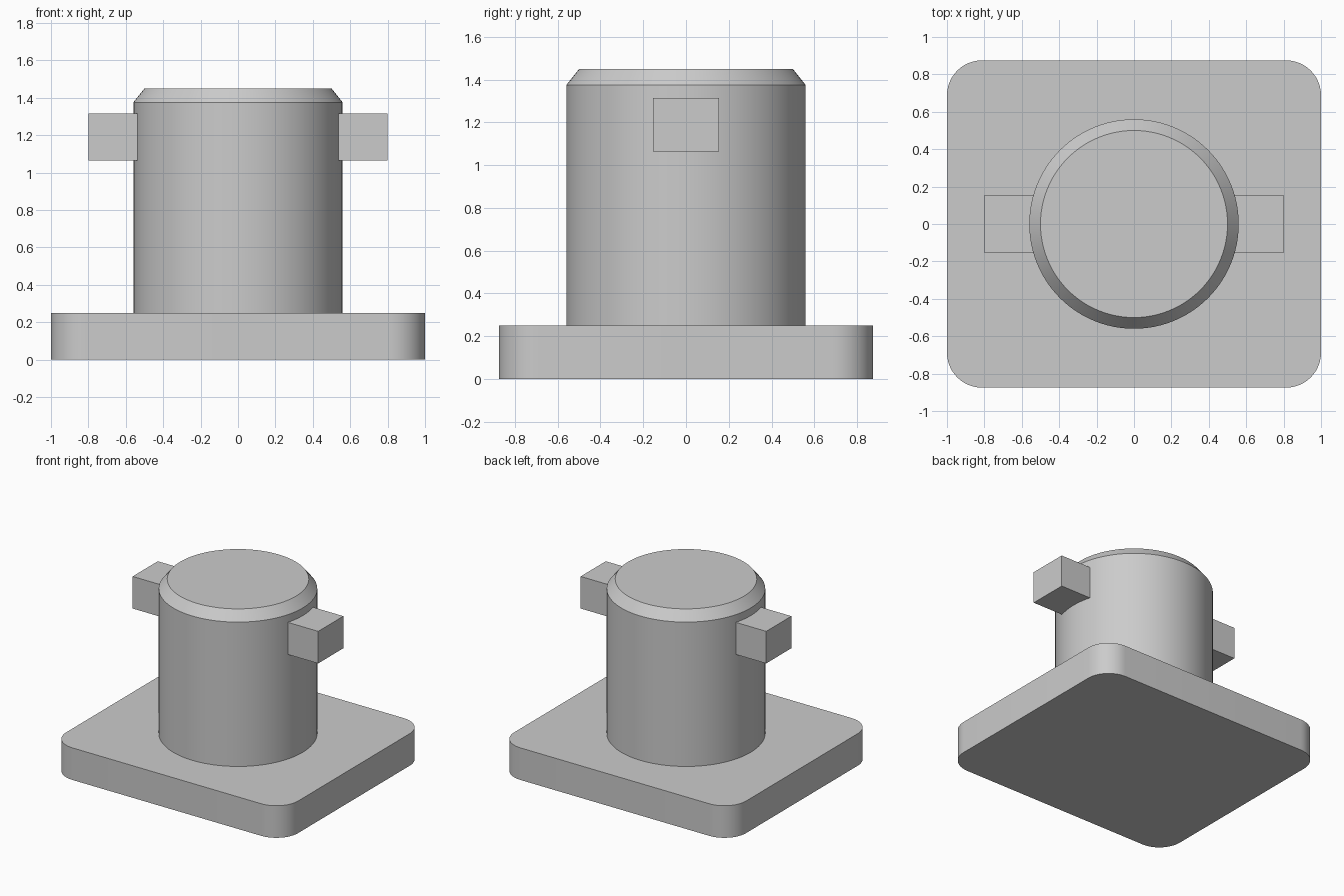
import bpy, bmesh, math

cube = bpy.data.objects.get("Cube")
if cube:
    bpy.data.objects.remove(cube, do_unlink=True)

# Single plain grey
grey = bpy.data.materials.new("plain grey")
grey.use_nodes = True
colour = (0.6, 0.6, 0.6, 1)
grey.diffuse_color = colour
grey.node_tree.nodes["Principled BSDF"].inputs["Base Color"].default_value = colour


def finish(name, bm, smooth=True):
    bmesh.ops.recalc_face_normals(bm, faces=bm.faces)
    mesh = bpy.data.meshes.new(name)
    bm.to_mesh(mesh)
    bm.free()
    mesh.materials.append(grey)
    obj = bpy.data.objects.new(name, mesh)
    bpy.context.collection.objects.link(obj)
    if smooth:
        bpy.ops.object.select_all(action='DESELECT')
        obj.select_set(True)
        bpy.context.view_layer.objects.active = obj
        bpy.ops.object.shade_smooth_by_angle(angle=math.radians(30))
    return obj


def box(size, centre):
    bm = bmesh.new()
    bmesh.ops.create_cube(bm, size=1)
    bmesh.ops.scale(bm, vec=size, verts=bm.verts)
    bmesh.ops.translate(bm, vec=centre, verts=bm.verts)
    return bm


# Base plate with rounded vertical corners
bm = box((2, 1.75, 0.25), (0, 0, 0.125))
uprights = [e for e in bm.edges
            if abs(e.verts[0].co.z - e.verts[1].co.z) > 0.1]
bmesh.ops.bevel(bm, geom=uprights, offset=0.1875, offset_type='OFFSET',
                segments=12, profile=0.5, affect='EDGES')
finish("base_plate", bm)

# Solid post with a chamfered top rim
bm = bmesh.new()
height = 1.2
bmesh.ops.create_cone(bm, cap_ends=True, segments=96,
                      radius1=0.56, radius2=0.56, depth=height)
bmesh.ops.translate(bm, vec=(0, 0, 1.375 - height / 2), verts=bm.verts)
top = max(bm.faces, key=lambda f: f.calc_center_median().z)
rim = bmesh.ops.extrude_face_region(bm, geom=[top])
rim_verts = [v for v in rim["geom"] if isinstance(v, bmesh.types.BMVert)]
bmesh.ops.delete(bm, geom=[top], context='FACES_ONLY')
bmesh.ops.scale(bm, vec=(0.5 / 0.56, 0.5 / 0.56, 1), verts=rim_verts)
bmesh.ops.translate(bm, vec=(0, 0, 0.075), verts=rim_verts)
finish("post", bm)

# Square lugs on both sides, rooted inside the post
for side, name in ((1, "left_lug"), (-1, "right_lug")):
    finish(name, box((0.3, 0.31, 0.25), (side * 0.65, 0, 1.19)), smooth=False)
